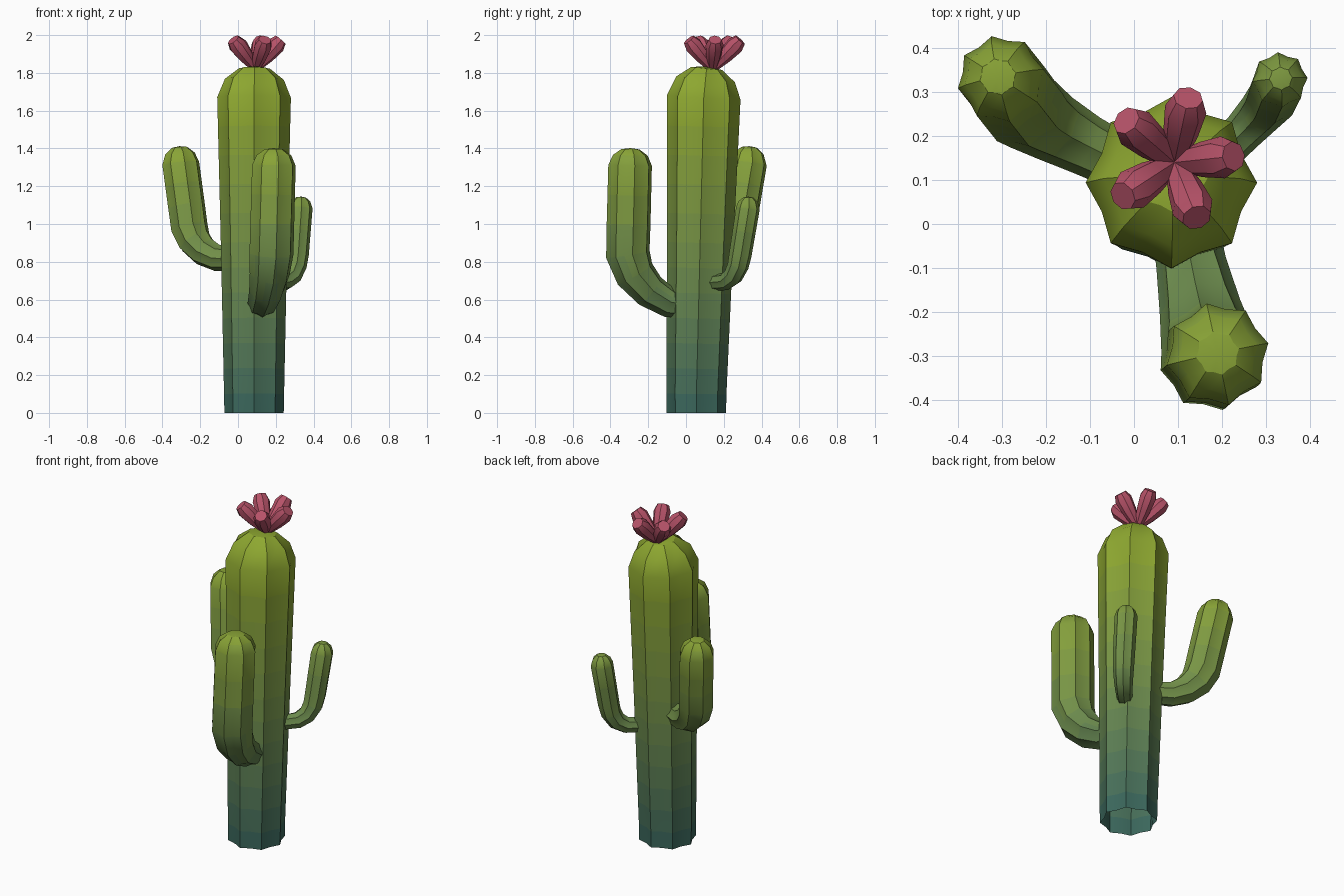
import bpy, bmesh, math
from mathutils import Vector

if "Cube" in bpy.data.objects:
    bpy.data.objects.remove(bpy.data.objects["Cube"])


def material(name, rgb):
    m = bpy.data.materials.new(name)
    m.diffuse_color = (*rgb, 1)
    m.use_nodes = True
    m.node_tree.nodes["Principled BSDF"].inputs["Base Color"].default_value = m.diffuse_color
    return m


# Colour bands: teal at the ground to yellow-green at the tips
BANDS = 12
LOW, HIGH = Vector((0.045, 0.14, 0.11)), Vector((0.27, 0.39, 0.03))
greens = [material(f"green_{i}", LOW.lerp(HIGH, i / (BANDS - 1))) for i in range(BANDS)]
pink = material("petal_pink", (0.47, 0.085, 0.14))


def finish(bm, name, mats, angle):
    bmesh.ops.recalc_face_normals(bm, faces=bm.faces)
    me = bpy.data.meshes.new(name)
    bm.to_mesh(me)
    bm.free()
    for m in mats:
        me.materials.append(m)
    ob = bpy.data.objects.new(name, me)
    bpy.context.collection.objects.link(ob)
    bpy.context.view_layer.objects.active = ob
    ob.select_set(True)
    bpy.ops.object.shade_smooth_by_angle(angle=math.radians(angle))
    ob.select_set(False)
    return ob


def loft(bm, rings, ref, sides, valley):
    """Skin (centre, tangent, radius) rings; odd vertices pulled in as valleys."""
    previous, u = None, Vector(ref)
    for c, t, r in rings:
        u = (u - t * u.dot(t)).normalized()
        v = t.cross(u)
        if r == 0:
            ring = [bm.verts.new(c)] * sides
        else:
            ring = []
            for i in range(sides):
                a = math.tau * i / sides
                k = r * (valley if i % 2 else 1)
                ring.append(bm.verts.new(c + (u * math.cos(a) + v * math.sin(a)) * k))
        if previous:
            for i in range(sides):
                j = (i + 1) % sides
                quad = [previous[i], previous[j], ring[j], ring[i]]
                bm.faces.new(list(dict.fromkeys(quad)))
        previous = ring
    return previous


def ribbed_stem(name, path, tip, ref):
    pts = [Vector(p) for p in path]          # x, y, z, radius
    tip = Vector(tip)
    dense = [pts[0]]
    for a, b in zip(pts, pts[1:]):
        n = max(1, math.ceil((b - a).length / 0.16))
        dense += [a.lerp(b, k / n) for k in range(1, n + 1)]
    centres = [p.xyz for p in dense] + [tip]
    dirs = [(b - a).normalized() for a, b in zip(centres, centres[1:])]
    rings = []
    for i, p in enumerate(dense):
        t = dirs[i] if i == 0 else (dirs[i - 1] + dirs[i]).normalized()
        rings.append((p.xyz, t, p.w))
    # rounded crown
    last, axis = dense[-1], dirs[-1]
    for k, h in ((0.8, 0.58), (0.42, 0.93), (0, 1)):
        rings.append((last.xyz.lerp(tip, h), axis, last.w * k))
    bm = bmesh.new()
    loft(bm, rings, ref, 16, 0.88)
    for f in bm.faces:
        z = f.calc_center_median().z
        f.material_index = round(min(1, z / 1.55) * (BANDS - 1))
    return finish(bm, name, greens, 30)


# Trunk, open underneath
ribbed_stem("trunk", [(0.085, 0.055, 0, 0.157), (0.085, 0.055, 0.1, 0.159),
                      (0.085, 0.075, 0.9, 0.176), (0.085, 0.094, 1.67, 0.195)],
            (0.088, 0.11, 1.835), (1, 0, 0))

# Arms, bending upward out of the trunk
ribbed_stem("front_arm", [(0.115, 0.0, 0.575, 0.075), (0.13, -0.09, 0.585, 0.08),
                          (0.15, -0.19, 0.645, 0.093), (0.168, -0.27, 0.735, 0.108),
                          (0.177, -0.308, 0.84, 0.119), (0.19, -0.296, 1.31, 0.118)],
            (0.19, -0.294, 1.402), (0, 0, 1))
ribbed_stem("left_arm", [(-0.02, 0.135, 0.815, 0.063), (-0.11, 0.18, 0.82, 0.07),
                         (-0.18, 0.218, 0.855, 0.08), (-0.23, 0.25, 0.91, 0.091),
                         (-0.257, 0.272, 0.98, 0.1), (-0.303, 0.33, 1.32, 0.1)],
            (-0.31, 0.335, 1.412), (0, 0, 1))
ribbed_stem("right_arm", [(0.19, 0.15, 0.69, 0.043), (0.25, 0.212, 0.695, 0.047),
                          (0.285, 0.25, 0.725, 0.052), (0.307, 0.276, 0.78, 0.057),
                          (0.315, 0.288, 0.84, 0.06), (0.332, 0.328, 1.085, 0.063)],
            (0.334, 0.331, 1.145), (0, 0, 1))

# Flower: five flared petals with bevelled blunt ends
base = Vector((0.092, 0.14, 1.82))
for n, (azimuth, reach) in enumerate(((6, 0.135), (78, 0.15), (139, 0.145), (213, 0.14), (292, 0.135))):
    a = math.radians(azimuth)
    end = base + Vector((reach * math.cos(a), reach * math.sin(a), 0.155))
    t = (end - base).normalized()
    bm = bmesh.new()
    rings = [(base.lerp(end, h), t, r) for h, r in ((0, 0.02), (0.45, 0.04), (0.82, 0.048), (1, 0.034))]
    cap = loft(bm, rings, (0, 0, 1), 8, 1)
    bm.faces.new(cap)
    finish(bm, f"petal_{n + 1}", [pink], 40)
